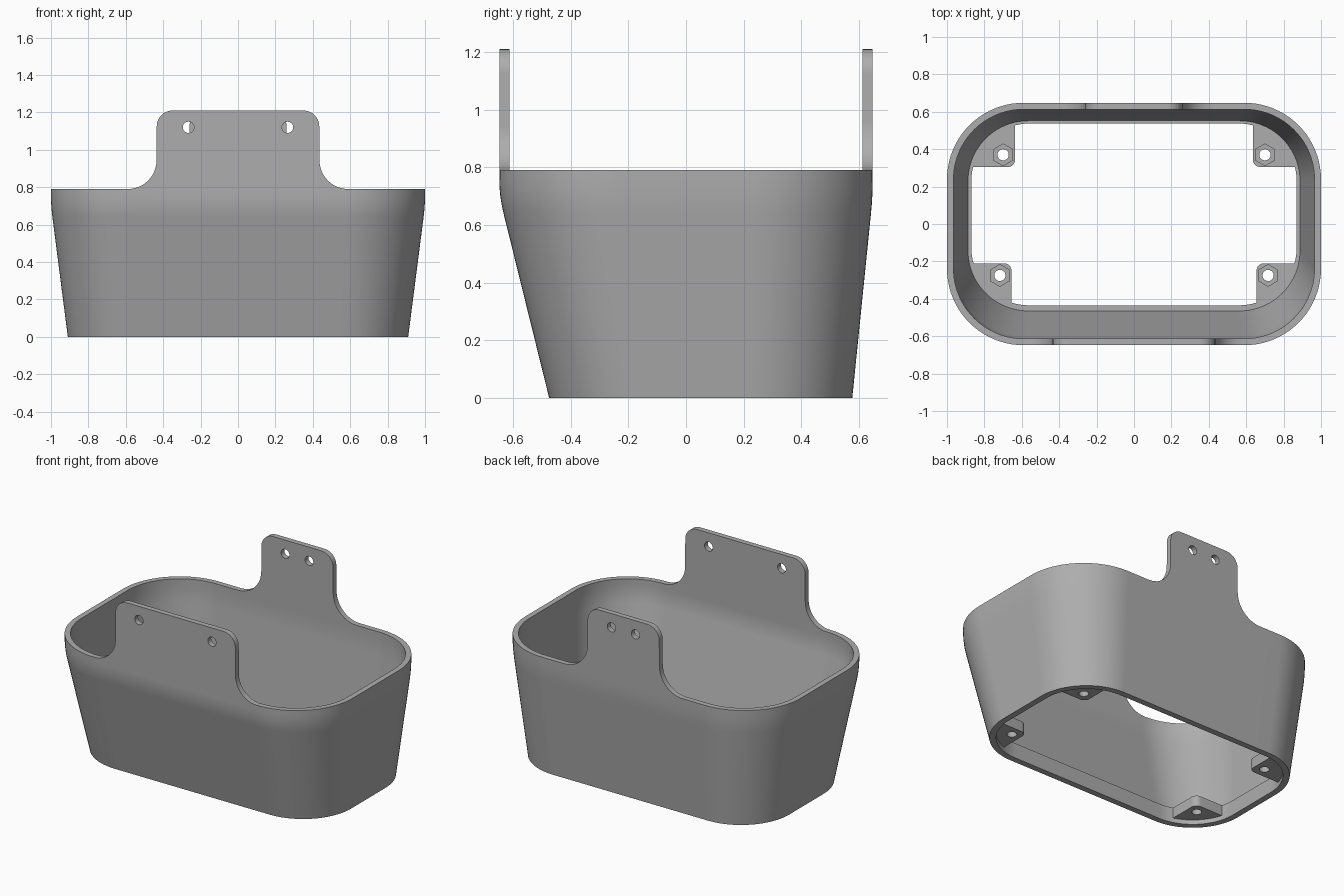
import bpy, bmesh, math
from mathutils import Vector

if "Cube" in bpy.data.objects:
    bpy.data.objects.remove(bpy.data.objects["Cube"])

RIM, TAB_TOP, WALL, LEDGE = 0.79, 1.21, 0.035, 0.10
HOLE_Z, HOLE_R = 1.12, 0.03
STRAIGHT = 0.59            # half length of the straight rim at the front and back

grey = bpy.data.materials.new("plain grey")
grey.use_nodes = True
colour = (0.42, 0.42, 0.42, 1)
grey.diffuse_color = colour
grey.node_tree.nodes["Principled BSDF"].inputs["Base Color"].default_value = colour


def arc(cx, cy, r, a0, a1, n):
    """Points on an arc, angles in degrees."""
    angles = [math.radians(a0 + (a1 - a0) * i / n) for i in range(n + 1)]
    return [(cx + r * math.cos(a), cy + r * math.sin(a)) for a in angles]


def make_object(name, bm):
    bmesh.ops.recalc_face_normals(bm, faces=bm.faces)
    mesh = bpy.data.meshes.new(name)
    bm.to_mesh(mesh)
    bm.free()
    mesh.materials.append(grey)
    obj = bpy.data.objects.new(name, mesh)
    bpy.context.collection.objects.link(obj)
    return obj


def activate(obj):
    bpy.ops.object.select_all(action='DESELECT')
    obj.select_set(True)
    bpy.context.view_layer.objects.active = obj


def cut_cylinder(obj, centre, radius, depth, sides=32, along_y=False):
    """Subtract a cylinder from an object."""
    turn = (math.pi / 2, 0, 0) if along_y else (0, 0, 0)
    bpy.ops.mesh.primitive_cylinder_add(vertices=sides, radius=radius, depth=depth,
                                        location=centre, rotation=turn)
    cutter = bpy.context.object
    cutter.hide_render = True
    cutter.data.materials.append(grey)
    activate(obj)
    mod = obj.modifiers.new("cut", 'BOOLEAN')
    mod.operation, mod.solver, mod.object = 'DIFFERENCE', 'EXACT', cutter
    bpy.ops.object.modifier_apply(modifier=mod.name)
    bpy.data.objects.remove(cutter)


def tab_profile(half, fillet, corner=0.085):
    """Rim line (x, z) with a rounded tab in the middle, running left to right."""
    e = 0.0005
    right = arc(half - corner - e, TAB_TOP - corner, corner, 90, 0, 8)
    right += arc(half + fillet + e, RIM + fillet, fillet, 180, 270, 12)
    if right[-1][0] < STRAIGHT - 0.01:
        right.append((STRAIGHT, RIM))
    return [(-x, z) for x, z in reversed(right)] + right


front_profile = tab_profile(0.435, 0.154)
back_profile = tab_profile(0.26, 0.17)[::-1]


def ring(z, inset, flare=None, top=False):
    """Rounded-rectangle loop of the body at height z."""
    if flare is None:
        flare = z / 0.7 - max(0, z - 0.64) ** 2 / (2 * 0.12 * 0.7)
    mix = lambda a, b: a + (b - a) * flare
    hx, r = mix(0.91, 1.0), mix(0.35, 0.41)
    y0, y1 = mix(-0.475, -0.648), mix(0.577, 0.648)
    scale, ri = (hx - r) / STRAIGHT, r - inset
    pts = [(x * scale, y0 + inset, h if top else z) for x, h in front_profile]
    pts += [(x, y, z) for x, y in arc(hx - r, y0 + r, ri, -90, 0, 20)[1:]]
    pts += [(x, y, z) for x, y in arc(hx - r, y1 - r, ri, 0, 90, 20)[:-1]]
    pts += [(x * scale, y1 - inset, h if top else z) for x, h in back_profile]
    pts += [(x, y, z) for x, y in arc(r - hx, y1 - r, ri, 90, 180, 20)[1:]]
    pts += [(x, y, z) for x, y in arc(r - hx, y0 + r, ri, 180, 270, 20)[:-1]]
    return pts


# Body: flared wall, shaped rim with tabs, inner wall and bottom lip
blend = [0.64, 0.67, 0.70, 0.73, 0.76]
rings = [ring(z, 0) for z in [0] + blend]
rings += [ring(RIM, 0, 1, True), ring(RIM, WALL, 1, True)]
rings += [ring(z, WALL) for z in blend[::-1] + [LEDGE]]
rings += [ring(LEDGE, 0.04, 0), ring(0, 0.04, 0)]
bm = bmesh.new()
loops = [[bm.verts.new(p) for p in pts] for pts in rings]
for a, b in zip(loops, loops[1:] + loops[:1]):
    for i in range(len(a)):
        j = (i + 1) % len(a)
        bm.faces.new((a[i], a[j], b[j], b[i]))
body = make_object("basket_body", bm)

# Screw holes in the tabs: wide pair at the front, close pair at the back
for x, y in ((0.265, -0.63), (0.087, 0.63)):
    for side in (-1, 1):
        cut_cylinder(body, (side * x, y, HOLE_Z), HOLE_R, 0.2, along_y=True)
activate(body)
bpy.ops.object.shade_smooth_by_angle(angle=math.radians(30))
body.modifiers.new("even shading", 'WEIGHTED_NORMAL').keep_sharp = True


# Corner bosses with a bolt hole and a hexagonal nut pocket
def corner_boss(name, side, ix, iy, cy, back, hole):
    r, cx, q = 0.313, 0.56, 0.04
    a_low = math.degrees(math.asin(abs(iy - cy) / r))
    a_high = math.degrees(math.acos((ix - cx) / r))
    outline = arc(cx, 0, r, a_low, a_high, 12)
    inner = arc(ix + q, abs(iy - cy) + q, q, 180, 270, 6)
    outline = [(side * x, cy + back * y) for x, y in outline + inner]
    bm = bmesh.new()
    face = bm.faces.new([bm.verts.new((x, y, 0.03)) for x, y in outline])
    grown = bmesh.ops.extrude_face_region(bm, geom=[face])["geom"]
    bmesh.ops.translate(bm, vec=Vector((0, 0, LEDGE - 0.03)),
                        verts=[v for v in grown if isinstance(v, bmesh.types.BMVert)])
    boss = make_object(name, bm)
    hx, hy = side * hole[0], hole[1]
    cut_cylinder(boss, (hx, hy, 0.05), HOLE_R, 0.3)
    cut_cylinder(boss, (hx, hy, 0.12), 0.058, 0.1, sides=6)
    activate(boss)
    bpy.ops.object.shade_smooth_by_angle(angle=math.radians(30))


for label, side in (("left", 1), ("right", -1)):
    corner_boss("back_boss_" + label, side, 0.635, 0.305, 0.227, 1, (0.70, 0.37))
    corner_boss("front_boss_" + label, side, 0.655, -0.21, -0.125, -1, (0.717, -0.275))
